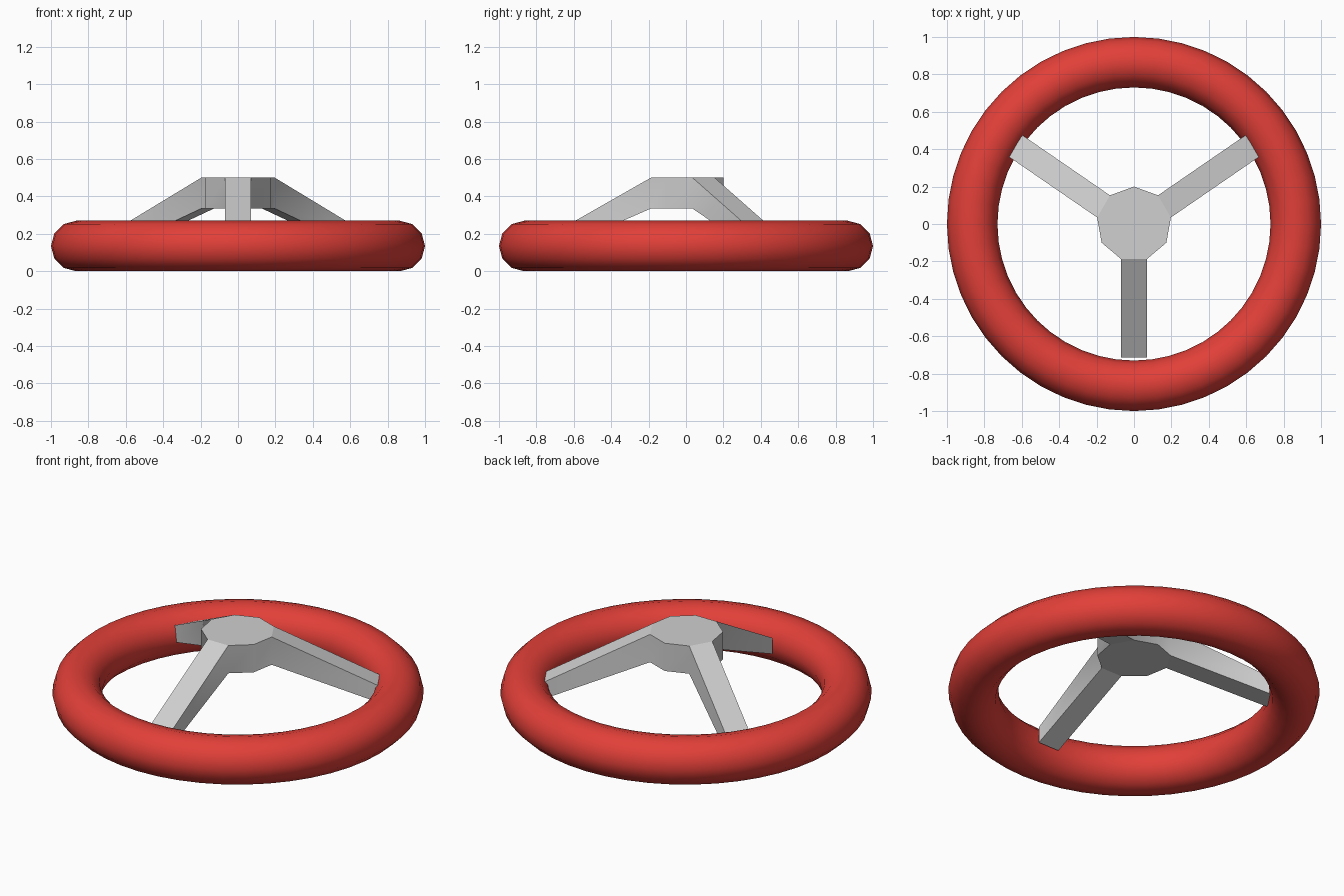
import bpy, bmesh, math
from mathutils import Vector

cube = bpy.data.objects.get("Cube")
if cube:
    bpy.data.objects.remove(cube, do_unlink=True)


def material(name, rgb):
    mat = bpy.data.materials.new(name)
    mat.use_nodes = True
    mat.diffuse_color = (*rgb, 1)
    mat.node_tree.nodes["Principled BSDF"].inputs["Base Color"].default_value = (*rgb, 1)
    return mat


red = material("red_grip", (0.76, 0.05, 0.04))
grey = material("light_grey_metal", (0.63, 0.63, 0.63))

# Rim: smooth ring with a twelve-sided section
bpy.ops.mesh.primitive_torus_add(
    major_segments=48, minor_segments=12,
    major_radius=0.865, minor_radius=0.135, location=(0, 0, 0.135))
rim = bpy.context.object
rim.name = "rim"
rim.data.materials.append(red)
bpy.ops.object.shade_smooth()

# Hub: nine-sided prism
BOTTOM, TOP, RADIUS, SIDES = 0.335, 0.5, 0.2, 9
bm = bmesh.new()
angles = [math.radians(90 + 40 * k) for k in range(SIDES)]
low, high = [[bm.verts.new((RADIUS * math.cos(a), RADIUS * math.sin(a), z))
              for a in angles] for z in (BOTTOM, TOP)]
bm.faces.new(high)
bm.faces.new(low[::-1])
sides = []
for k in range(SIDES):
    n = (k + 1) % SIDES
    sides.append(bm.faces.new((low[k], low[n], high[n], high[k])))

# Spokes: every third hub side drawn outward and down, tapering slightly
back = (0.47, 0.323, 0.285, 0.22)
front = (0, -0.527, 0.3, 0.23)
for k, mirror, (dx, dy, top_drop, low_drop) in ((1, -1, back), (4, 1, front), (7, 1, back)):
    end = bmesh.ops.extrude_discrete_faces(bm, faces=[sides[k]])["faces"][0]
    for v in end.verts:
        drop = top_drop if v.co.z > 0.4 else low_drop
        v.co += Vector((mirror * dx, dy, -drop))

# Only the upright hub corners are softened
bmesh.ops.recalc_face_normals(bm, faces=bm.faces)
for f in bm.faces:
    f.smooth = True
for e in bm.edges:
    a, b = (v.co for v in e.verts)
    upright = (a.xy - b.xy).length < 0.01
    e.smooth = upright and a.xy.length < 0.3

mesh = bpy.data.meshes.new("hub_and_spokes")
bm.to_mesh(mesh)
bm.free()
mesh.materials.append(grey)
hub = bpy.data.objects.new("hub_and_spokes", mesh)
bpy.context.collection.objects.link(hub)
